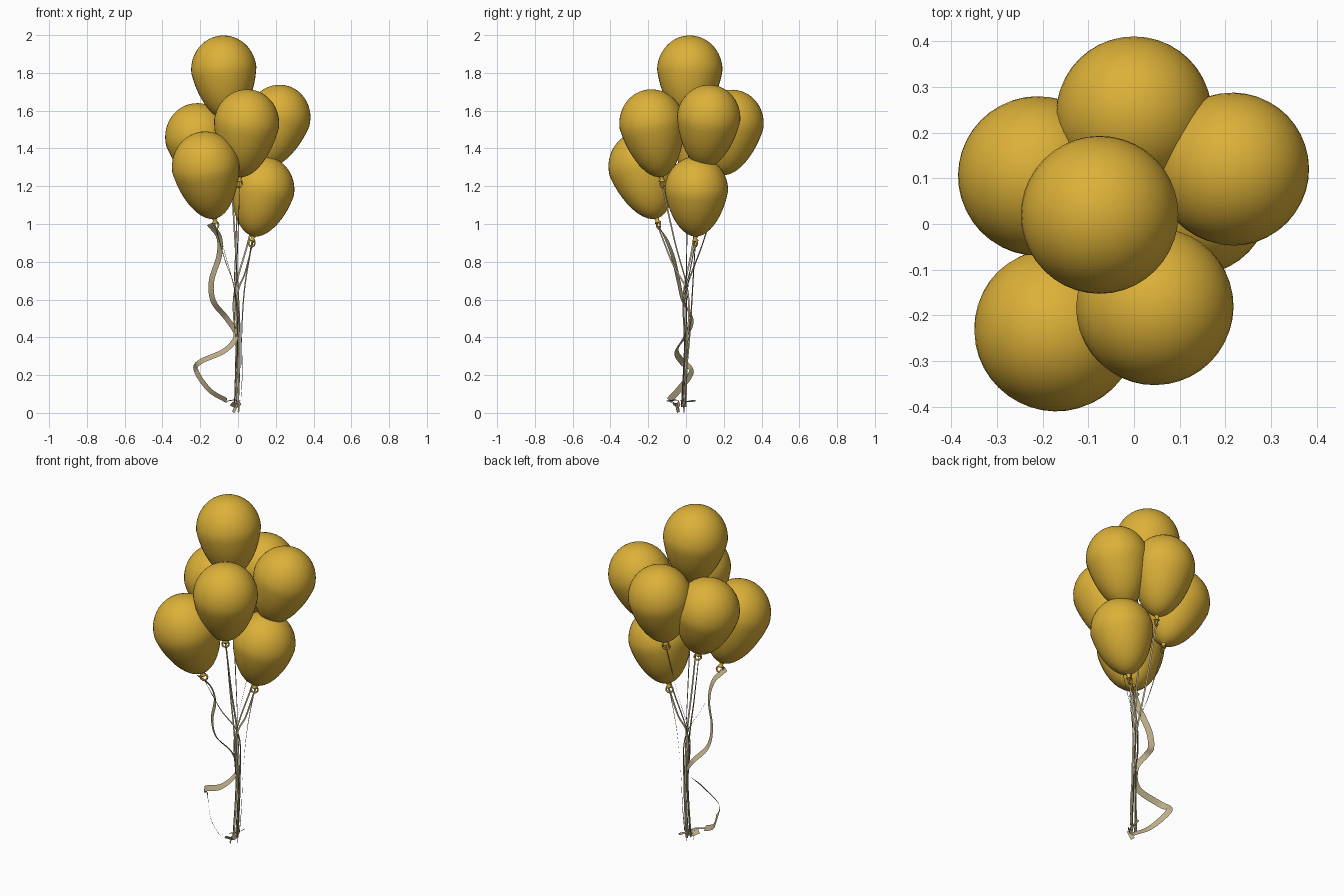
import bpy
import bmesh
import math
from mathutils import Vector

if "Cube" in bpy.data.objects:
    bpy.data.objects.remove(bpy.data.objects["Cube"], do_unlink=True)


def material(name, colour):
    mat = bpy.data.materials.new(name)
    mat.use_nodes = True
    mat.diffuse_color = colour
    mat.node_tree.nodes["Principled BSDF"].inputs["Base Color"].default_value = colour
    return mat


GOLD = material("golden yellow", (0.72, 0.44, 0.04, 1))
TAN = material("tan ribbon", (0.50, 0.42, 0.25, 1))


def finish(bm, name, mat):
    mesh = bpy.data.meshes.new(name)
    bm.to_mesh(mesh)
    bm.free()
    for poly in mesh.polygons:
        poly.use_smooth = True
    mesh.materials.append(mat)
    obj = bpy.data.objects.new(name, mesh)
    bpy.context.collection.objects.link(obj)
    return obj


def revolve(name, profile, base, axis, mat, sides=40):
    """Spin (radius, height) points about an axis that starts at base."""
    bm = bmesh.new()
    turn = Vector((0, 0, 1)).rotation_difference(axis)
    rings = []
    for r, h in profile:
        rings.append([bm.verts.new(base + turn @ Vector((
            r * math.cos(math.tau * i / sides), r * math.sin(math.tau * i / sides), h)))
            for i in range(sides)])
    for low, high in zip(rings, rings[1:]):
        for i in range(sides):
            j = (i + 1) % sides
            bm.faces.new((low[i], low[j], high[j], high[i]))
    bmesh.ops.remove_doubles(bm, verts=bm.verts, dist=1e-5)
    return finish(bm, name, mat)


def smooth_path(points, steps=8):
    """Catmull-Rom curve through the points."""
    p = [Vector(q) for q in points]
    p = [2 * p[0] - p[1]] + p + [2 * p[-1] - p[-2]]
    path = []
    for a, b, c, d in zip(p, p[1:], p[2:], p[3:]):
        for k in range(steps):
            t = k / steps
            path.append(0.5 * (2 * b + (c - a) * t + (2 * a - 5 * b + 4 * c - d) * t ** 2
                               + (3 * b - a - 3 * c + d) * t ** 3))
    return path + [p[-2]]


def ribbon(name, points, width, angle=0.0, twist=0.0):
    """Flat strip along a path, its width turning from angle to angle + twist."""
    path = smooth_path(points)
    bm = bmesh.new()
    pairs = []
    for i, p in enumerate(path):
        t = (path[min(i + 1, len(path) - 1)] - path[max(i - 1, 0)]).normalized()
        a = t.cross(Vector((0, 1, 0))).normalized()
        turn = angle + twist * i / len(path)
        w = (a * math.cos(turn) + t.cross(a) * math.sin(turn)) * width / 2
        pairs.append((bm.verts.new(p - w), bm.verts.new(p + w)))
    for (a, b), (c, d) in zip(pairs, pairs[1:]):
        bm.faces.new((a, b, d, c))
    return finish(bm, name, TAN)


def balloon(name, centre, neck, radius):
    centre, neck = Vector(centre), Vector(neck)
    axis = (centre - neck).normalized()
    length = (centre - neck).length
    # Tapered lower body, then a nearly round crown
    profile = [(0.012, 0)]
    for i in range(1, 14):
        t = math.cos(math.pi / 2 * i / 14)
        r = radius * (0.78 * math.sqrt(1 - t * t) + 0.22 * (1 - t))
        profile.append((max(r, 0.012), length * (1 - t)))
    for i in range(13):
        a = math.pi / 2 * i / 12
        profile.append((radius * math.cos(a), length + radius * 1.06 * math.sin(a)))
    revolve(name, profile, centre - axis * length, axis, GOLD)
    # Pinched neck with a flared lip
    lip = [(0, -0.022), (0.016, -0.026), (0.017, -0.021), (0.008, -0.012),
           (0.013, -0.003), (0.011, 0.004)]
    revolve(name + "_knot", lip, neck, axis, GOLD, 12)
    # Rubber loop hanging below the knot
    loop = neck - axis * 0.038
    bpy.ops.mesh.primitive_torus_add(location=loop, rotation=(math.pi / 2, 0.3, 0.5),
                                     major_radius=0.018, minor_radius=0.005,
                                     major_segments=16, minor_segments=6)
    ring = bpy.context.object
    ring.name = name + "_loop"
    ring.data.materials.append(GOLD)
    bpy.ops.object.shade_smooth()


# Balloons: name, centre, neck, radius
BALLOONS = [
    ("top_balloon", (-0.075, 0.02, 1.815), (-0.05, 0.015, 1.55), 0.173),
    ("front_right_balloon", (-0.17, -0.23, 1.30), (-0.125, -0.155, 1.03), 0.18),
    ("front_balloon", (0.045, -0.18, 1.53), (0.01, -0.13, 1.25), 0.173),
    ("left_balloon", (0.215, 0.12, 1.56), (0.14, 0.095, 1.30), 0.168),
    ("back_balloon", (0.0, 0.24, 1.53), (0.0, 0.19, 1.26), 0.171),
    ("right_balloon", (-0.21, 0.105, 1.455), (-0.14, 0.08, 1.19), 0.175),
    ("low_left_balloon", (0.13, 0.055, 1.18), (0.08, 0.05, 0.935), 0.168),
]

for n, (name, centre, neck, radius) in enumerate(BALLOONS):
    balloon(name, centre, neck, radius)
    # String gathers in the middle and runs on to the tie
    off = math.tau * n / len(BALLOONS)
    dx, dy = 0.012 * math.cos(off), 0.014 * math.sin(off)
    start = Vector(neck) - Vector((0, 0, 0.025))
    gather = Vector((-0.01 + dx, dy, 0.62))
    middle = start.lerp(gather, 0.5) + Vector((0, 0, -0.02))
    ribbon(name + "_string",
           [start, middle, gather, (dx, dy * 0.6, 0.35), (-0.008 + dx, -0.012 + dy, 0.03)],
           0.009, off, 1.5)

# Second string of the low balloon hangs outside the bunch
ribbon("outer_string", [(0.075, 0.05, 0.91), (0.035, 0.035, 0.66), (0.02, 0.02, 0.42),
                        (0.022, 0.0, 0.2), (0.015, -0.01, 0.06)], 0.009, 0.5, 1.0)

# Wide curling ribbon
ribbon("curling_ribbon", [
    (-0.15, -0.155, 1.0), (-0.10, -0.11, 0.93), (-0.10, -0.07, 0.83),
    (-0.14, -0.04, 0.70), (-0.13, -0.015, 0.59), (-0.06, 0.03, 0.50),
    (-0.01, 0.0, 0.41), (-0.07, -0.05, 0.33), (-0.20, -0.02, 0.27),
    (-0.22, 0.03, 0.22), (-0.15, -0.04, 0.12), (-0.06, -0.09, 0.065)], 0.034, 0.5, 0.3)

# Tie and loose ends at the foot
ribbon("tie_strand", [(-0.06, -0.1, 0.062), (-0.02, -0.05, 0.068),
                      (0.0, 0.0, 0.06), (0.012, 0.05, 0.065)], 0.012, 1.2)
ribbon("tie_bow", [(-0.035, -0.07, 0.05), (-0.01, -0.045, 0.04),
                   (0.012, -0.035, 0.055)], 0.028, 0.4)
ribbon("tie_tail", [(-0.005, -0.05, 0.05), (-0.015, -0.045, 0.025),
                    (-0.025, -0.04, 0.003)], 0.022, 0.8)
ribbon("tie_end", [(0.0, -0.01, 0.06), (0.004, -0.012, 0.03),
                   (0.002, -0.01, 0.003)], 0.01, 0.6)
